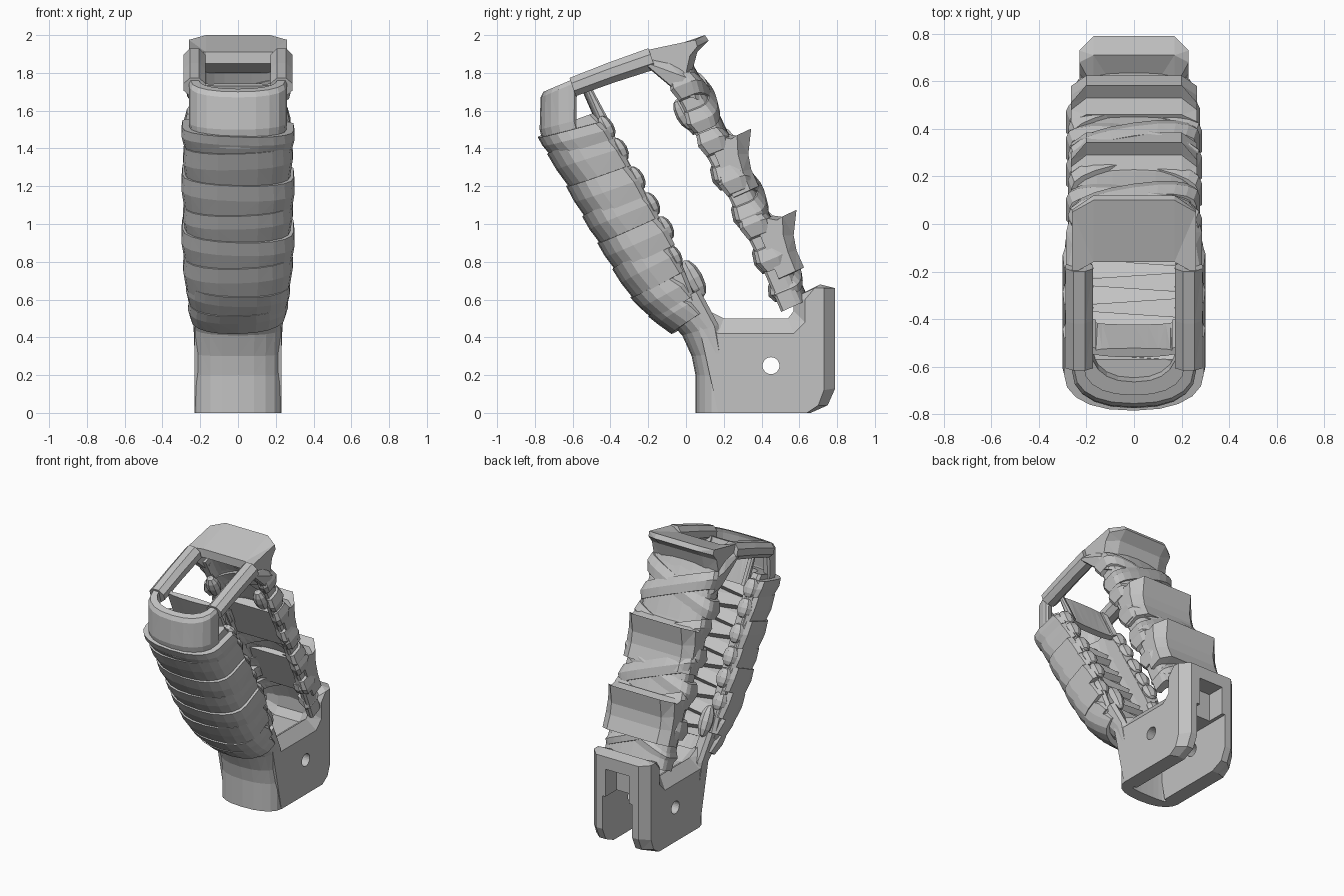
import bpy, bmesh, math
from mathutils import Vector

if "Cube" in bpy.data.objects:
    bpy.data.objects.remove(bpy.data.objects["Cube"])

grey = bpy.data.materials.new("matte grey")
grey.use_nodes = True
grey.diffuse_color = (0.54, 0.54, 0.54, 1)
grey.node_tree.nodes["Principled BSDF"].inputs["Base Color"].default_value = (0.54, 0.54, 0.54, 1)


def loft(name, rings):
    """Join closed rings of points into a capped solid."""
    bm = bmesh.new()
    loops = [[bm.verts.new(p) for p in ring] for ring in rings]
    for a, b in zip(loops, loops[1:]):
        for i in range(len(a)):
            j = (i + 1) % len(a)
            bm.faces.new((a[i], a[j], b[j], b[i]))
    bm.faces.new(loops[0][::-1])
    bm.faces.new(loops[-1])
    bm.normal_update()
    bmesh.ops.triangulate(bm, faces=bm.faces[:])
    bmesh.ops.recalc_face_normals(bm, faces=bm.faces[:])
    if bm.calc_volume(signed=True) < 0:
        bmesh.ops.reverse_faces(bm, faces=bm.faces[:])
    mesh = bpy.data.meshes.new(name)
    bm.to_mesh(mesh)
    bm.free()
    mesh.materials.append(grey)
    ob = bpy.data.objects.new(name, mesh)
    bpy.context.collection.objects.link(ob)
    return ob


def channel(p, deg, w, depth, t, arc, skew=0.0, n=10):
    """C-shaped section: rounded face at p, arms reaching along deg in the y-z plane."""
    a = math.radians(deg)
    arm = Vector((0, math.cos(a), math.sin(a)))
    axis = Vector((0, -math.sin(a), math.cos(a)))
    bend = 0.25 * t

    def half_round(width, start, height):
        pts = []
        for i in range(n + 1):
            c = math.cos(math.pi * i / n)
            x = math.copysign(abs(c) ** 0.85, c) * width
            pts.append((x, start + height * (1 - math.sin(math.pi * i / n) ** 0.9)))
        return pts

    outer = half_round(w, 0, arc)
    inner = half_round(w - t, t, min(arc, depth - t - 2 * bend))[::-1]
    pts = [(w - bend, depth), (w, depth - bend)] + outer
    pts += [(-w, depth - bend), (bend - w, depth), (t - w, depth - bend)]
    pts += inner + [(w - t, depth - bend)]
    return [Vector((x, p[0], p[1])) + arm * v + axis * skew * x for x, v in pts]


def across(name, sections):
    """Loft side profiles (y, z) placed at increasing x."""
    return loft(name, [[(x, y, z) for y, z in prof] for x, prof in sections])


def cut(target, cutter):
    cutter.hide_render = True
    cutter.hide_set(True)
    mod = target.modifiers.new("cut", 'BOOLEAN')
    mod.operation = 'DIFFERENCE'
    mod.solver = 'EXACT'
    mod.object = cutter


def box_cutter(name, x, y0, y1, z0, z1):
    rect = [(y0, z0), (y1, z0), (y1, z1), (y0, z1)]
    return across(name, [(-x, rect), (x, rect)])


def knuckle(name, place, scale):
    """Small faceted cord knot leaning with the straps."""
    bpy.ops.mesh.primitive_uv_sphere_add(segments=8, ring_count=6, radius=1, location=place)
    knob = bpy.context.object
    knob.name = name
    knob.scale = scale
    knob.rotation_euler = (math.radians(28), 0, 0)
    knob.data.materials.append(grey)


# Lower body: chamfered window lip, rear chamfer and shallow trough
side = [(.17, 0), (.64, 0), (.70, .04), (.73, .12), (.73, .66), (.68, .66),
        (.63, .60), (.63, .48), (.57, .42), (.17, .42), (.06, .50)]
lip = [(.17, 0), (.66, 0), (.75, .04), (.79, .13), (.79, .66), (.71, .68),
       (.57, .61), (.57, .54), (.54, .50), (.20, .50), (.08, .56)]
trough = lip[:6] + [(.60, .61), (.60, .50), (.56, .45), (.20, .45), (.08, .50)]
body = across("lower_body", [(-.23, side), (-.17, lip), (-.10, trough),
                             (.10, trough), (.17, lip), (.23, side)])
cut(body, box_cutter("cavity_cutter", .12, .0, .95, -.1, .37))
cut(body, box_cutter("rear_slot_cutter", .095, .66, .95, .3, .57))
hole = [(.45 + .045 * math.cos(math.tau * i / 24), .25 + .045 * math.sin(math.tau * i / 24))
        for i in range(24)]
cut(body, across("pin_hole_cutter", [(-.4, hole), (.4, hole)]))

# Rounded neck rising from the body into the front strap
loft("neck", [channel((.05, 0), 0, .23, .15, .09, .13),
              channel((.05, .20), 0, .23, .15, .09, .13),
              channel((.03, .30), 6, .23, .17, .09, .13),
              channel((-.02, .41), 16, .235, .20, .09, .14),
              channel((-.14, .54), 28, .25, .24, .09, .15)])

# Front strap core and its plain collar
loft("front_strap", [channel((-.73, 1.50), 20, .25, .25, .07, .15),
                     channel((-.70, 1.36), 18, .26, .34, .08, .15),
                     channel((-.36, .77), 24, .26, .32, .08, .15),
                     channel((-.12, .50), 32, .25, .20, .08, .14)])
loft("front_collar", [channel((-.75, 1.40), 12, .25, .20, .05, .16),
                      channel((-.775, 1.50), 14, .26, .20, .05, .16),
                      channel((-.77, 1.67), 23, .26, .21, .05, .16),
                      channel((-.755, 1.70), 23, .25, .19, .04, .15)])
loft("collar_tie", [channel((-.56, 1.73), 20, .2, .05, .04, .03),
                    channel((-.46, 1.50), 20, .2, .07, .04, .03)])

# Overlapping wraps down the front strap
edge = [(-.785, 1.46), (-.735, 1.37), (-.635, 1.20), (-.55, 1.04), (-.47, .90),
        (-.39, .76), (-.295, .61), (-.20, .51), (-.10, .43)]
last = len(edge) - 2
for i, (top, low) in enumerate(zip(edge, edge[1:])):
    f = i / last
    deg = 15 + 16 * f
    reach = .36 - .14 * max(0, f - .6) / .4
    width = .30 - .01 * (i % 2) - (.025 if i >= last - 1 else 0)
    skew = .03 if i % 2 else -.03
    mid = ((top[0] + low[0]) / 2, (top[1] + low[1]) / 2)
    loft(f"front_wrap_{i}", [channel(top, deg, width - .006, reach - .02, .10, .16, skew),
                             channel(mid, deg, width, reach, .11, .16, skew),
                             channel((low[0] + .022, low[1] - .012), deg + 2, width - .014,
                                     reach - .02, .09, .16, skew)])
    # raised cord knuckles where each wrap turns inward
    if i < last - 1:
        a = math.radians(deg)
        for s in (-1, 1):
            knuckle(f"front_knuckle_{i}_{'left' if s > 0 else 'right'}",
                    (s * .225, mid[0] + reach * math.cos(a) - .01, mid[1] + reach * math.sin(a)),
                    (.055, .042, .07))

# Slanted cord planks lining the inside of the front strap
lining = [(-.66, 1.46), (-.57, 1.48), (.00, .56), (-.10, .50)]
across("strap_lining", [(-.19, lining), (.19, lining)])
for i in range(10):
    start = Vector((-.57, 1.46)).lerp(Vector((-.03, .58)), i / 10)
    down = Vector((.054, -.088))
    out = Vector((.85, .52))
    plank = [start - out * .02, start + out * .012, start + down * .75 + out * .05,
             start + down * .95 + out * .01, start + down * .95 - out * .02]
    lean = down * (.25 if i % 2 else -.25)
    across(f"lining_plank_{i}", [(-.2, [p - lean for p in plank]), (.2, [p + lean for p in plank])])

# Faceted side rails between the collar and the top plate
for s, label in ((1, "left"), (-1, "right")):
    rings = []
    for y, z, r in ((-.60, 1.725, .052), (-.40, 1.80, .056), (-.18, 1.875, .06)):
        turns = [math.tau * (k + .5) / 8 for k in range(8)]
        rings.append([(s * .23 + .062 * math.cos(t), y - .35 * r * math.sin(t), z + r * math.sin(t))
                      for t in turns])
    loft(f"{label}_rail", rings)

# Top plate with its upswept tail
plate_mid = [(-.16, 1.91), (.10, 2.0), (.12, 1.97), (.06, 1.91), (.03, 1.80), (-.02, 1.80), (-.16, 1.85)]
plate_side = [(-.21, 1.92), (.05, 1.975), (.06, 1.94), (.02, 1.89), (0, 1.80), (-.05, 1.79), (-.21, 1.83)]
across("top_plate", [(-.26, plate_side), (-.17, plate_mid), (.17, plate_mid), (.26, plate_side)])

# Back strap core, open toward the front
spine = [(.04, 1.84), (.13, 1.68), (.22, 1.49), (.30, 1.34), (.38, 1.19),
         (.45, 1.04), (.53, .88), (.59, .74), (.65, .60)]
loft("back_strap", [channel(p, 204, .245, .16, .05, .07) for p in spine])

# Scalloped ridges: a sharp spur over a hollow underside
spur = [(.345, 1.505), (.29, 1.465), (.22, 1.475), (.14, 1.42), (.27, 1.14),
        (.385, 1.20), (.345, 1.29), (.33, 1.37)]
tucked = [(.27, 1.47), (.24, 1.45), (.19, 1.46), (.13, 1.42), (.25, 1.14),
          (.34, 1.18), (.30, 1.28), (.275, 1.37)]
for i, (dy, dz) in enumerate(((0, 0), (.24, -.43))):
    moved = [[(y + dy, z + dz) for y, z in prof] for prof in (tucked, spur)]
    across(f"back_ridge_{i}", [(-.265, moved[0]), (-.20, moved[1]),
                               (.20, moved[1]), (.265, moved[0])])

# Crossing wraps around the back strap
for i, k in enumerate((1.0, 2.7, 4.1, 5.6, 6.8)):
    j = int(k)
    here = Vector(spine[j]).lerp(Vector(spine[j + 1]), k - j)
    step = Vector((.055, -.11)) * (1 if i < 4 else .7)
    for s in (-1, 1):
        wide = .285 - .008 * (s > 0) - (.03 if i == 4 else 0)
        p = here + Vector((.012, .006)) * (s + 1) / 2
        loft(f"back_wrap_{i}_{'up' if s > 0 else 'down'}",
             [channel(p - step / 2, 202, wide - .015, .17, .07, .08, s * .38),
              channel(p + Vector((.012, .006)), 202, wide, .20, .08, .08, s * .38),
              channel(p + step / 2, 202, wide - .015, .17, .07, .08, s * .38)])

# Broad top wrap joining the rails to the back strap
loft("top_wrap", [channel((.05, 1.82), 168, .26, .30, .06, .14),
                  channel((.10, 1.74), 160, .285, .37, .07, .14),
                  channel((.14, 1.63), 160, .27, .20, .06, .14)])

# Inner cord knots
for s, label in ((1, "left"), (-1, "right")):
    knuckle(f"upper_inner_knot_{label}", (s * .19, -.01, 1.58), (.05, .045, .09))
    knuckle(f"lower_inner_knot_{label}", (s * .19, .04, .71), (.05, .05, .11))
